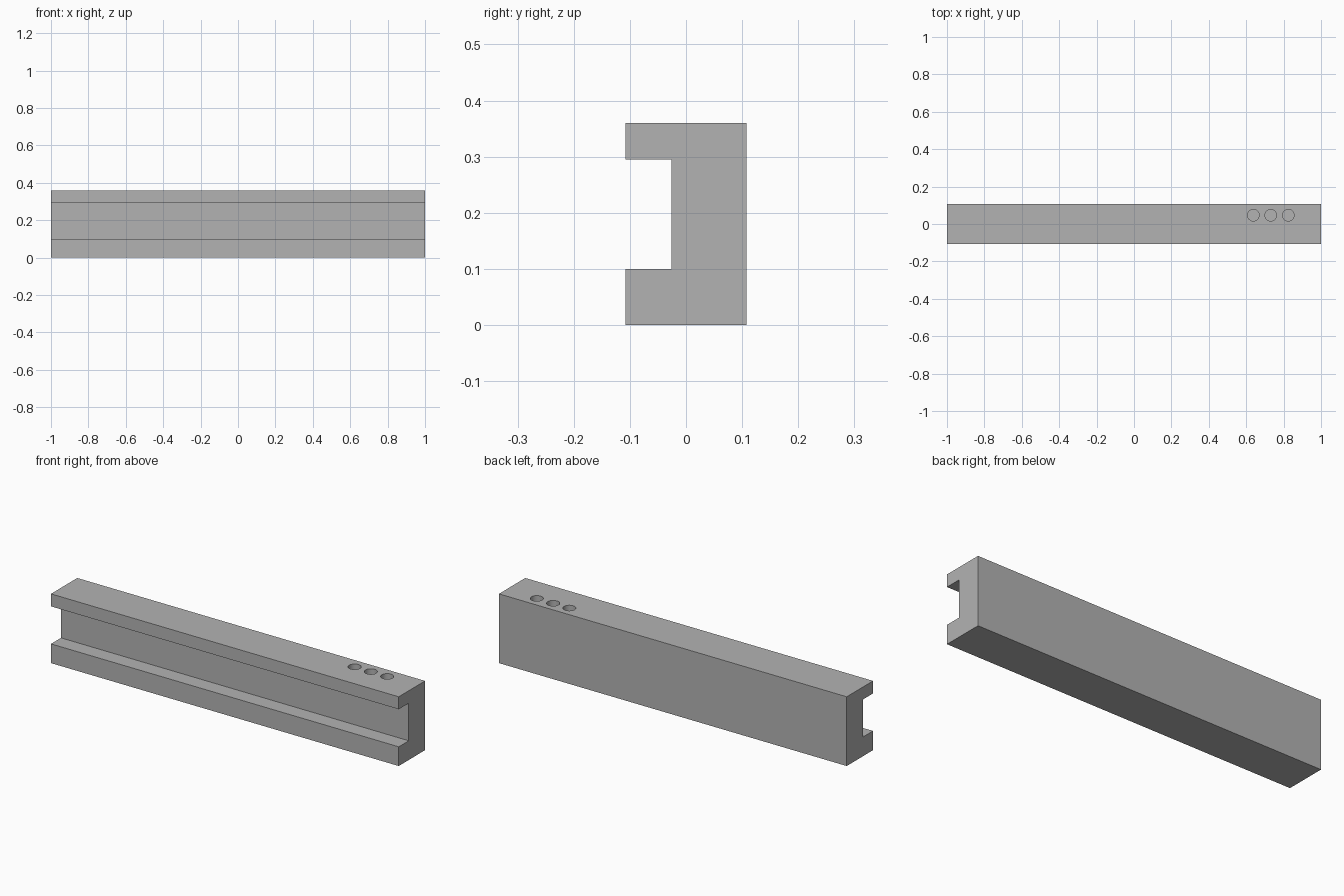
import bpy, bmesh
from mathutils import Matrix

if "Cube" in bpy.data.objects:
    bpy.data.objects.remove(bpy.data.objects["Cube"])

grey = bpy.data.materials.new("plain grey")
grey.diffuse_color = (0.45, 0.45, 0.45, 1)
grey.use_nodes = True
grey.node_tree.nodes["Principled BSDF"].inputs["Base Color"].default_value = grey.diffuse_color

# Channel rail: C-shaped section (y, z) swept along x
section = [(-0.108, 0), (0.108, 0), (0.108, 0.36), (-0.108, 0.36),
           (-0.108, 0.295), (-0.026, 0.295), (-0.026, 0.1), (-0.108, 0.1)]
bm = bmesh.new()
end = bm.faces.new([bm.verts.new((-1, y, z)) for y, z in section])
swept = bmesh.ops.extrude_face_region(bm, geom=[end], use_keep_orig=True)
bmesh.ops.translate(bm, vec=(2, 0, 0),
                    verts=[g for g in swept["geom"] if isinstance(g, bmesh.types.BMVert)])
bmesh.ops.recalc_face_normals(bm, faces=bm.faces)
mesh = bpy.data.meshes.new("channel_rail")
bm.to_mesh(mesh)
bm.free()
mesh.materials.append(grey)
rail = bpy.data.objects.new("channel_rail", mesh)
bpy.context.collection.objects.link(rail)

# Three round blind holes in the top, cut near the right end
DEPTH = 0.1
bm = bmesh.new()
for x in (0.638, 0.731, 0.825):
    bmesh.ops.create_cone(bm, cap_ends=True, segments=32, radius1=0.031, radius2=0.031,
                          depth=2 * DEPTH, matrix=Matrix.Translation((x, 0.047, 0.36)))
mesh = bpy.data.meshes.new("hole_cutter")
bm.to_mesh(mesh)
bm.free()
mesh.materials.append(grey)
cutter = bpy.data.objects.new("hole_cutter", mesh)
bpy.context.collection.objects.link(cutter)
cutter.hide_render = True
cutter.hide_set(True)

cut = rail.modifiers.new("holes", 'BOOLEAN')
cut.operation = 'DIFFERENCE'
cut.solver = 'EXACT'
cut.object = cutter

# Bake the cut, then smooth the hole walls only
bpy.context.view_layer.objects.active = rail
rail.select_set(True)
bpy.ops.object.modifier_apply(modifier=cut.name)
bpy.ops.object.shade_smooth_by_angle(angle=0.52)
